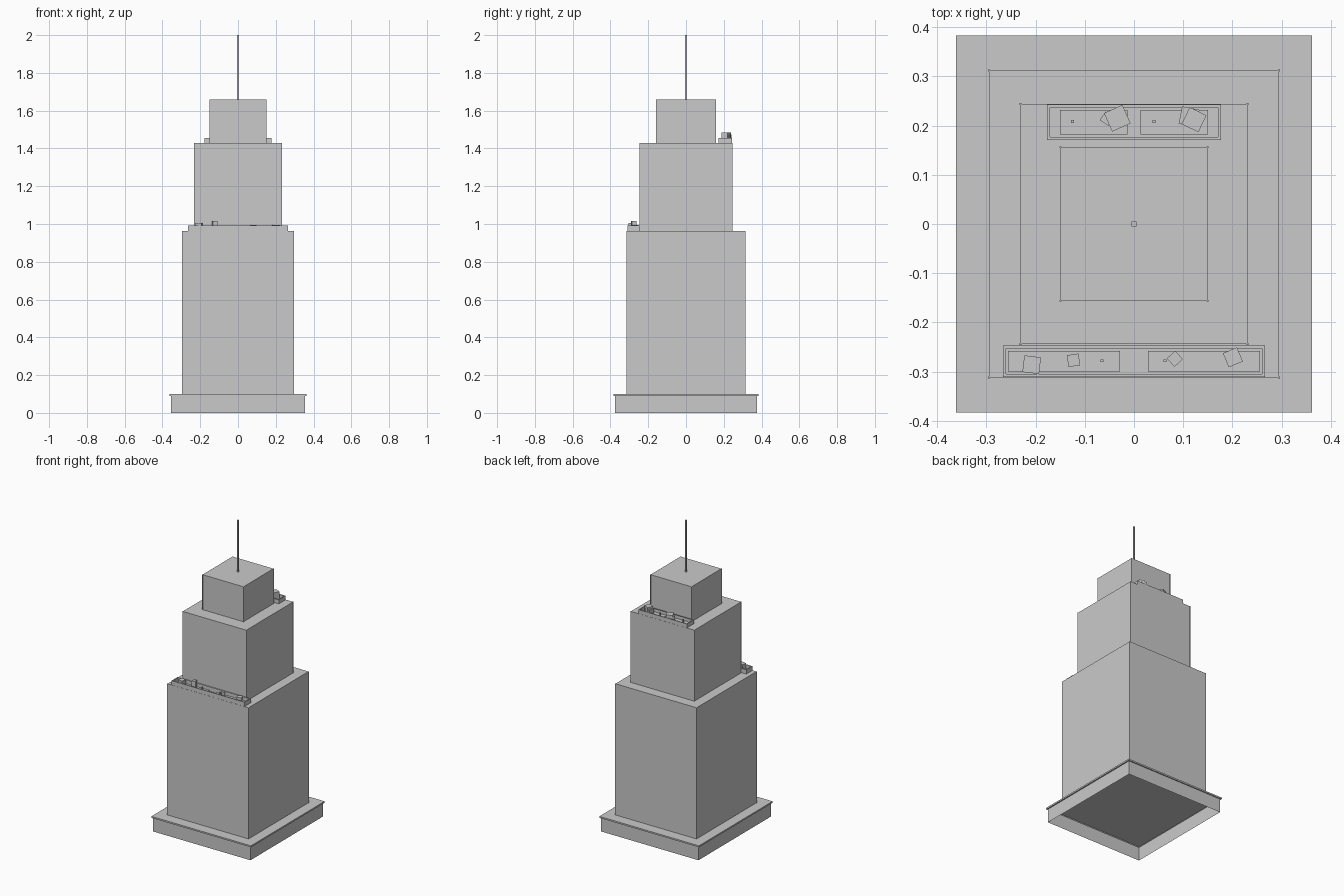
import bpy
import bmesh
from mathutils import Matrix, Vector

cube = bpy.data.objects.get("Cube")
if cube:
    bpy.data.objects.remove(cube, do_unlink=True)

stone = bpy.data.materials.new("pale grey stone")
stone.use_nodes = True
stone.diffuse_color = (0.59, 0.59, 0.59, 1)
stone.node_tree.nodes["Principled BSDF"].inputs["Base Color"].default_value = (0.59, 0.59, 0.59, 1)


def finish(name, bm):
    mesh = bpy.data.meshes.new(name)
    bmesh.ops.recalc_face_normals(bm, faces=bm.faces)
    bm.to_mesh(mesh)
    bm.free()
    mesh.materials.append(stone)
    obj = bpy.data.objects.new(name, mesh)
    bpy.context.collection.objects.link(obj)
    return obj


def shell(name, rings):
    """Stack rectangles (half x, half y, z), open below and capped on top."""
    bm = bmesh.new()
    previous = None
    for hx, hy, z in rings:
        ring = [bm.verts.new((sx * hx, sy * hy, z))
                for sx, sy in ((-1, -1), (1, -1), (1, 1), (-1, 1))]
        if previous:
            for i in range(4):
                j = (i + 1) % 4
                bm.faces.new((previous[i], previous[j], ring[j], ring[i]))
        previous = ring
    bm.faces.new(previous)
    return finish(name, bm)


def add_box(bm, x, y, sx, sy, z0, z1, angle=0):
    matrix = (Matrix.Translation(Vector((x, y, (z0 + z1) / 2)))
              @ Matrix.Rotation(angle, 4, 'Z')
              @ Matrix.Diagonal((sx, sy, z1 - z0, 1)))
    bmesh.ops.create_cube(bm, size=1, matrix=matrix)


def terrace(name, cy, hx, hy, z, height, panel_x, panel_w, units):
    """Parapet trough with two roof panels and scattered roof equipment."""
    rim = 0.006
    bm = bmesh.new()
    for s in (-1, 1):
        add_box(bm, 0, cy + s * (hy - rim / 2), 2 * hx, rim, z, z + height)
        add_box(bm, s * (hx - rim / 2), cy, rim, 2 * (hy - rim), z, z + height)
    finish(name + "_parapet", bm)

    bm = bmesh.new()
    for s in (-1, 1):
        add_box(bm, s * panel_x, cy, panel_w, 2 * hy - 0.022, z, z + 0.008)
    finish(name + "_panels", bm)

    bm = bmesh.new()
    for x, y, size, top, angle in units:
        add_box(bm, x, y, size, size, z + 0.004, top, angle)
    finish(name + "_roof_units", bm)


# Plinth with projecting ledge
shell("plinth", [(0.354, 0.376, 0), (0.354, 0.376, 0.09),
                 (0.362, 0.383, 0.09), (0.362, 0.383, 0.10)])

# Stepped tower blocks, each with slim corner trims
for name, hx, hy, z0, z1 in (("lower_block", 0.295, 0.312, 0.10, 0.963),
                             ("middle_block", 0.231, 0.244, 0.963, 1.43),
                             ("upper_block", 0.149, 0.156, 1.43, 1.66)):
    shell(name, [(hx, hy, z0), (hx, hy, z1)])
    bm = bmesh.new()
    for sx in (-1, 1):
        for sy in (-1, 1):
            add_box(bm, sx * hx, sy * hy, 0.004, 0.004, z0, z1)
    finish(name + "_corner_trim", bm)

# Mast
bm = bmesh.new()
add_box(bm, 0, 0, 0.01, 0.01, 1.66, 2.0)
finish("mast", bm)

# Front terrace on the lower block
terrace("front_terrace", -0.279, 0.266, 0.032, 0.963, 0.028, 0.142, 0.228, [
    (-0.208, -0.286, 0.034, 1.004, -0.12),
    (-0.123, -0.277, 0.024, 1.016, 0.15),
    (-0.065, -0.278, 0.006, 0.99, 0),
    (0.063, -0.278, 0.006, 0.99, 0),
    (0.083, -0.274, 0.023, 0.996, 0.75),
    (0.201, -0.271, 0.031, 0.996, 0.4)])

# Rear terrace on the middle block
terrace("rear_terrace", 0.207, 0.177, 0.036, 1.43, 0.026, 0.082, 0.137, [
    (-0.034, 0.215, 0.041, 1.474, 0.42),
    (-0.055, 0.214, 0.021, 1.466, -0.6),
    (-0.125, 0.208, 0.006, 1.46, 0),
    (0.041, 0.208, 0.006, 1.46, 0),
    (0.122, 0.212, 0.038, 1.484, -0.45),
    (0.112, 0.218, 0.036, 1.472, -0.2)])
